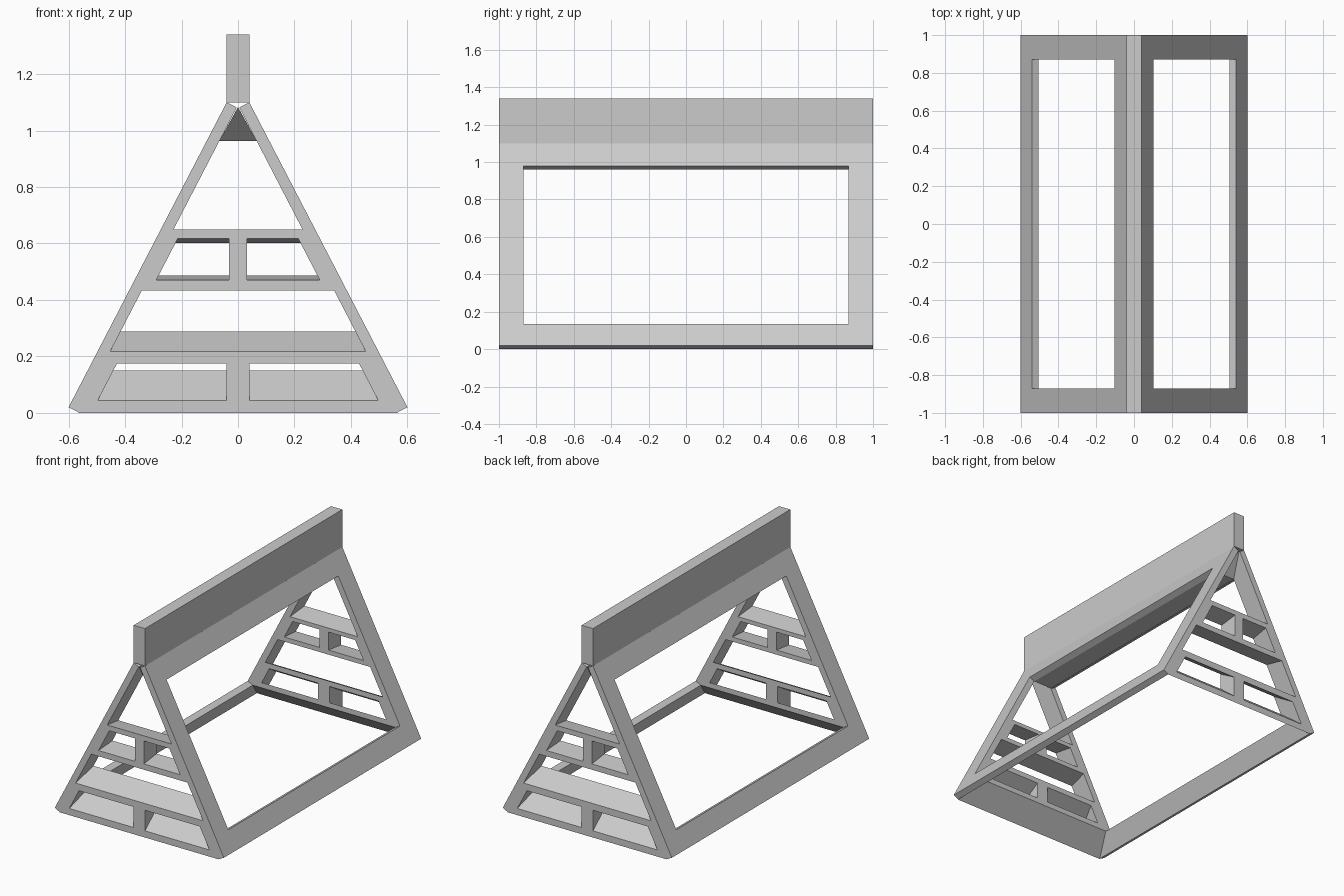
import bpy, bmesh

if "Cube" in bpy.data.objects:
    bpy.data.objects.remove(bpy.data.objects["Cube"])

grey = bpy.data.materials.new("plain_grey")
grey.diffuse_color = (0.6, 0.6, 0.6, 1)
grey.use_nodes = True
grey.node_tree.nodes["Principled BSDF"].inputs["Base Color"].default_value = grey.diffuse_color

SLOPE = 0.5185          # sideways run of the legs per unit of height
END, INNER = 1.0, 0.87  # y of the outer and inner end planes


def finish(name, bm):
    bmesh.ops.recalc_face_normals(bm, faces=bm.faces)
    mesh = bpy.data.meshes.new(name)
    bm.to_mesh(mesh)
    bm.free()
    mesh.materials.append(grey)
    bpy.context.collection.objects.link(bpy.data.objects.new(name, mesh))


def grid_plate(name, front, back, holes=()):
    """Closed plate between two point grids, leaving out the hole cells."""
    bm = bmesh.new()
    f, b = [[[bm.verts.new(p) for p in row] for row in g] for g in (front, back)]
    edges = {}
    for r in range(len(front) - 1):
        for c in range(len(front[0]) - 1):
            if (r, c) in holes:
                continue
            loop = [(r, c), (r, c + 1), (r + 1, c + 1), (r + 1, c)]
            bm.faces.new([f[i][j] for i, j in loop])
            bm.faces.new([b[i][j] for i, j in reversed(loop)])
            for p, q in zip(loop, loop[1:] + loop[:1]):
                edges.setdefault(frozenset((p, q)), []).append((p, q))
    # walls along the outline and the holes
    for uses in edges.values():
        if len(uses) == 1:
            (i, j), (k, l) = uses[0]
            bm.faces.new((f[k][l], f[i][j], b[i][j], b[k][l]))
    for v in [v for v in bm.verts if not v.link_faces]:
        bm.verts.remove(v)
    finish(name, bm)


def outer_x(z):
    return 0.6104 - SLOPE * z


def inner_x(z):
    return outer_x(z) - 0.045


def inner_z(z):
    """Height on the inner end plane, squeezed towards the middle."""
    return 0.117 + 0.785 * z


# Sloping side frames with one long opening
for side, label in ((-1, "left"), (1, "right")):
    ys, zs = (-END, -INNER, INNER, END), (0.02, 0.135, 0.98, 1.1)
    outside = [[(side * outer_x(z), y, z) for y in ys] for z in zs]
    inside = [[(side * (outer_x(z) - 0.0355), y, z - 0.0184) for y in ys] for z in zs]
    grid_plate(label + "_side_frame", outside, inside, {(1, 1)})


# End panels: two windows each, deep sills slanting inward
def panel_row(z, border, mullion, y):
    a = inner_x(z)
    return [(x, y, z) for x in (-a, -a + border, -mullion, mullion, a - border, a)]


for end, label in ((-1, "front"), (1, "back")):
    for part, zs, border, mullion in (
            ("lower", (0.0, 0.043, 0.175, 0.218), 0.046, 0.04),
            ("upper", (0.433, 0.47, 0.617, 0.65), 0.032, 0.032)):
        face = [panel_row(z, border, mullion, end * END) for z in zs]
        rear = [panel_row(inner_z(z), border, mullion, end * INNER) for z in zs]
        grid_plate(f"{label}_{part}_panel", face, rear, {(1, 1), (1, 3)})

# Filler under the ridge, with slanted ends
bm = bmesh.new()
w = inner_x(0.963)
a, b, c, d, e, g = [bm.verts.new(p) for p in (
    (0, -END, 1.083), (-w, -INNER, 0.963), (w, -INNER, 0.963),
    (0, END, 1.083), (-w, INNER, 0.963), (w, INNER, 0.963))]
for loop in ((a, b, c), (d, g, e), (a, d, e, b), (a, c, g, d), (b, e, g, c)):
    bm.faces.new(loop)
finish("ridge_filler", bm)

# Upright board along the ridge
board = [[[(x, y, z) for y in (-END, END)] for z in (1.1, 1.34)] for x in (-0.04, 0.04)]
grid_plate("ridge_board", board[0], board[1])
